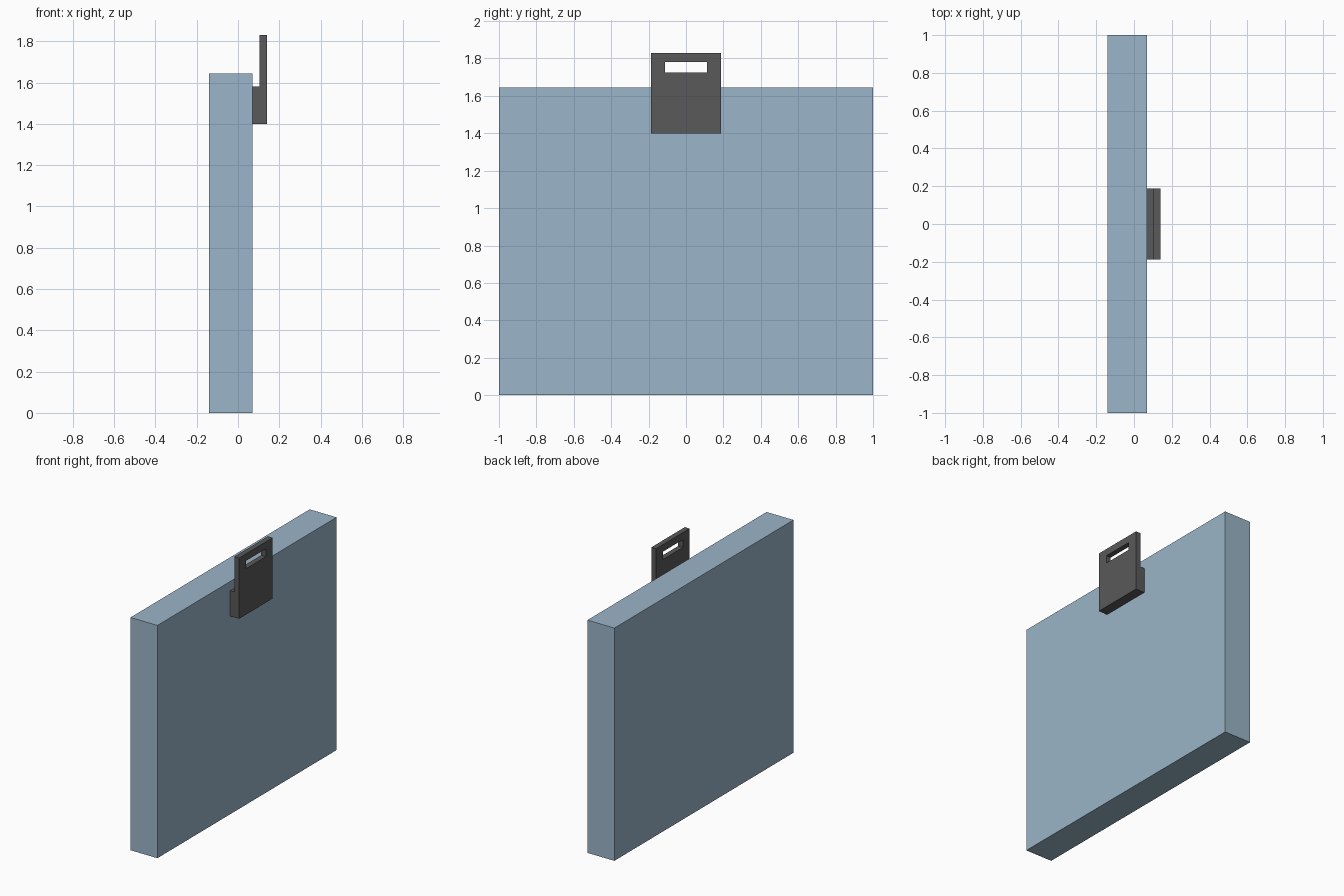
import bpy

if "Cube" in bpy.data.objects:
    bpy.data.objects.remove(bpy.data.objects["Cube"])


def material(name, color):
    mat = bpy.data.materials.new(name)
    mat.diffuse_color = (*color, 1)
    mat.use_nodes = True
    mat.node_tree.nodes["Principled BSDF"].inputs["Base Color"].default_value = mat.diffuse_color
    return mat


def extrude_profile(name, profile, y0, y1):
    """Solid made from an x-z outline swept from y0 to y1."""
    n = len(profile)
    verts = [(x, y, z) for y in (y0, y1) for x, z in profile]
    faces = [tuple(range(n)), tuple(range(2 * n - 1, n - 1, -1))]
    faces += [(i, i + n, (i + 1) % n + n, (i + 1) % n) for i in range(n)]
    mesh = bpy.data.meshes.new(name)
    mesh.from_pydata(verts, [], faces)
    obj = bpy.data.objects.new(name, mesh)
    bpy.context.collection.objects.link(obj)
    return obj


def rect(x0, x1, z0, z1):
    return [(x0, z0), (x1, z0), (x1, z1), (x0, z1)]


# Main slab
panel = extrude_profile("panel", rect(-0.14, 0.07, 0, 1.645), -1, 1)
panel.data.materials.append(material("panel_blue", (0.33, 0.46, 0.58)))

# Hanger tab: thick foot against the slab, thin plate standing above it
tab = extrude_profile("hanger_tab", [
    (0.07, 1.40), (0.14, 1.40), (0.14, 1.83),
    (0.103, 1.83), (0.103, 1.58), (0.07, 1.58)], -0.187, 0.187)
tab.data.materials.append(material("dark_grey", (0.1, 0.1, 0.1)))

# Hanging slot cut through the plate
cutter = extrude_profile("slot_cutter", rect(0.08, 0.2, 1.725, 1.78), -0.112, 0.112)
cutter.hide_render = True
cut = tab.modifiers.new("slot", "BOOLEAN")
cut.operation = "DIFFERENCE"
cut.solver = "EXACT"
cut.object = cutter
bpy.context.view_layer.objects.active = tab
bpy.ops.object.modifier_apply(modifier=cut.name)
bpy.data.objects.remove(cutter)
